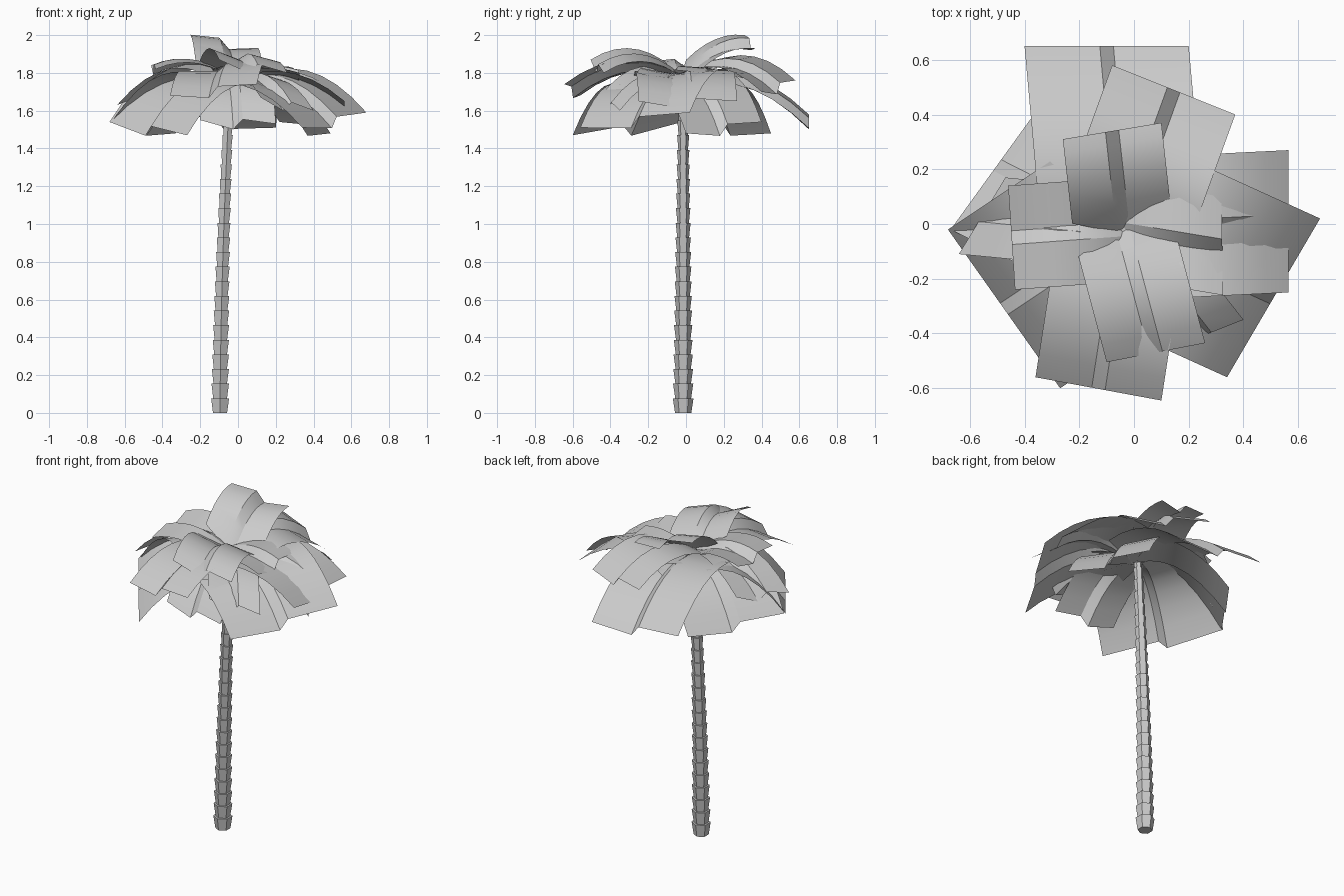
import bpy, math
from mathutils import Vector

cube = bpy.data.objects.get("Cube")
if cube:
    bpy.data.objects.remove(cube, do_unlink=True)

grey = bpy.data.materials.new("pale_grey")
grey.use_nodes = True
colour = (0.6, 0.6, 0.6, 1)
grey.diffuse_color = colour
grey.node_tree.nodes["Principled BSDF"].inputs["Base Color"].default_value = colour

CROWN = Vector((-0.04, -0.02, 1.78))
LOW_CROWN = CROWN - Vector((0, 0, 0.03))


def add_mesh(name, verts, faces, smooth=False):
    mesh = bpy.data.meshes.new(name)
    mesh.from_pydata(verts, [], faces)
    mesh.materials.append(grey)
    obj = bpy.data.objects.new(name, mesh)
    bpy.context.collection.objects.link(obj)
    if smooth:
        bpy.ops.object.select_all(action="DESELECT")
        obj.select_set(True)
        bpy.context.view_layer.objects.active = obj
        bpy.ops.object.shade_smooth_by_angle(angle=math.radians(25))


def bridge(row, n, closed=False):
    """Quads joining ring or strip number row to the next one."""
    for i in range(n if closed else n - 1):
        j = (i + 1) % n
        yield (row * n + i, row * n + j, (row + 1) * n + j, (row + 1) * n + i)


# Trunk: stacked six-sided cups that flare upward and lean toward the crown
def trunk(segments=23, sides=6):
    verts, faces = [], []
    for s in range(segments):
        for k, flare in ((0, 0.86), (1, 1.12)):
            t = (s + k) / segments
            radius = (0.05 - 0.026 * t) * flare
            x = -0.095 + 0.055 * t ** 1.7
            for i in range(sides):
                a = math.tau * (i + 0.5) / sides
                verts.append((x + radius * math.cos(a),
                              -0.015 + radius * math.sin(a), CROWN.z * t))
    rings = 2 * segments
    for r in range(rings - 1):
        faces += bridge(r, sides, closed=True)
    faces.append(tuple(reversed(range(sides))))
    faces.append(tuple(range((rings - 1) * sides, rings * sides)))
    add_mesh("trunk", verts, faces)


# Frond: an arched sheet with a stepped midrib, ending on the edge from a to b
def frond(name, root, a, b, arch, rows=8):
    a, b = Vector(a), Vector(b)
    tip, across = (a + b) / 2, b - a
    control = (root + tip) / 2
    control.z = arch
    half_rib = 0.025 / across.length
    verts, faces = [], []
    for r in range(rows):
        t = r / (rows - 1)
        spine = root * (1 - t) ** 2 + control * 2 * t * (1 - t) + tip * t * t
        edge = 0.5 if r else 0.12
        step = 0.4 + 0.6 * t
        for offset, rise in ((-edge, 0), (-half_rib, -0.04 * step),
                             (half_rib, 0.015 * step), (edge, 0)):
            verts.append(spine + across * offset + Vector((0, 0, rise)))
        if r:
            faces += bridge(r - 1, 4)
    add_mesh(name, verts, faces, smooth=True)


trunk()

# Each frond: two tip corners and the height of the arch
low_fronds = {
    "low_back_frond": ((0.2, 0.65, 1.51), (-0.4, 0.65, 1.58), 1.87),
    "low_back_left_frond": ((0.49, 0.0, 1.48), (0.22, 0.4, 1.54), 1.83),
    "low_left_frond": ((0.34, -0.56, 1.51), (0.68, 0.02, 1.59), 1.87),
    "low_front_frond": ((-0.2, -0.42, 1.55), (0.2, -0.46, 1.53), 1.87),
    "low_front_right_frond": ((-0.68, -0.02, 1.54), (-0.27, -0.6, 1.47), 1.87),
    "low_back_right_frond": ((-0.33, 0.45, 1.48), (-0.67, -0.02, 1.54), 1.86),
    "middle_front_left_frond": ((0.12, -0.46, 1.67), (0.4, -0.35, 1.6), 1.89),
    "middle_left_frond": ((0.565, -0.25, 1.65), (0.565, 0.27, 1.65), 1.91),
}
high_fronds = {
    "middle_back_frond": ((0.37, 0.4, 1.7), (-0.08, 0.58, 1.76), 1.97),
    "middle_right_frond": ((-0.47, 0.17, 1.66), (-0.64, -0.11, 1.63), 1.95),
    "middle_front_frond": ((-0.36, -0.56, 1.68), (0.1, -0.645, 1.74), 1.93),
    "upper_left_frond": ((0.325, -0.26, 1.8), (0.32, 0.1, 1.8), 1.86),
    "upper_right_frond": ((-0.46, 0.14, 1.84), (-0.435, -0.24, 1.82), 1.92),
    "upper_front_frond": ((-0.1, -0.505, 1.87), (0.26, -0.435, 1.8), 1.98),
    "upper_back_frond": ((0.1, 0.37, 1.93), (-0.26, 0.31, 2.0), 1.99),
}
for root, group in ((LOW_CROWN, low_fronds), (CROWN, high_fronds)):
    for name, (a, b, arch) in group.items():
        frond(name, root, a, b, arch)

# Coconut hanging under the fronds
bpy.ops.mesh.primitive_uv_sphere_add(segments=12, ring_count=8, radius=0.03,
                                     location=(0.15, -0.06, 1.71))
coconut = bpy.context.object
coconut.name = "coconut"
coconut.data.materials.append(grey)
bpy.ops.object.shade_smooth()
